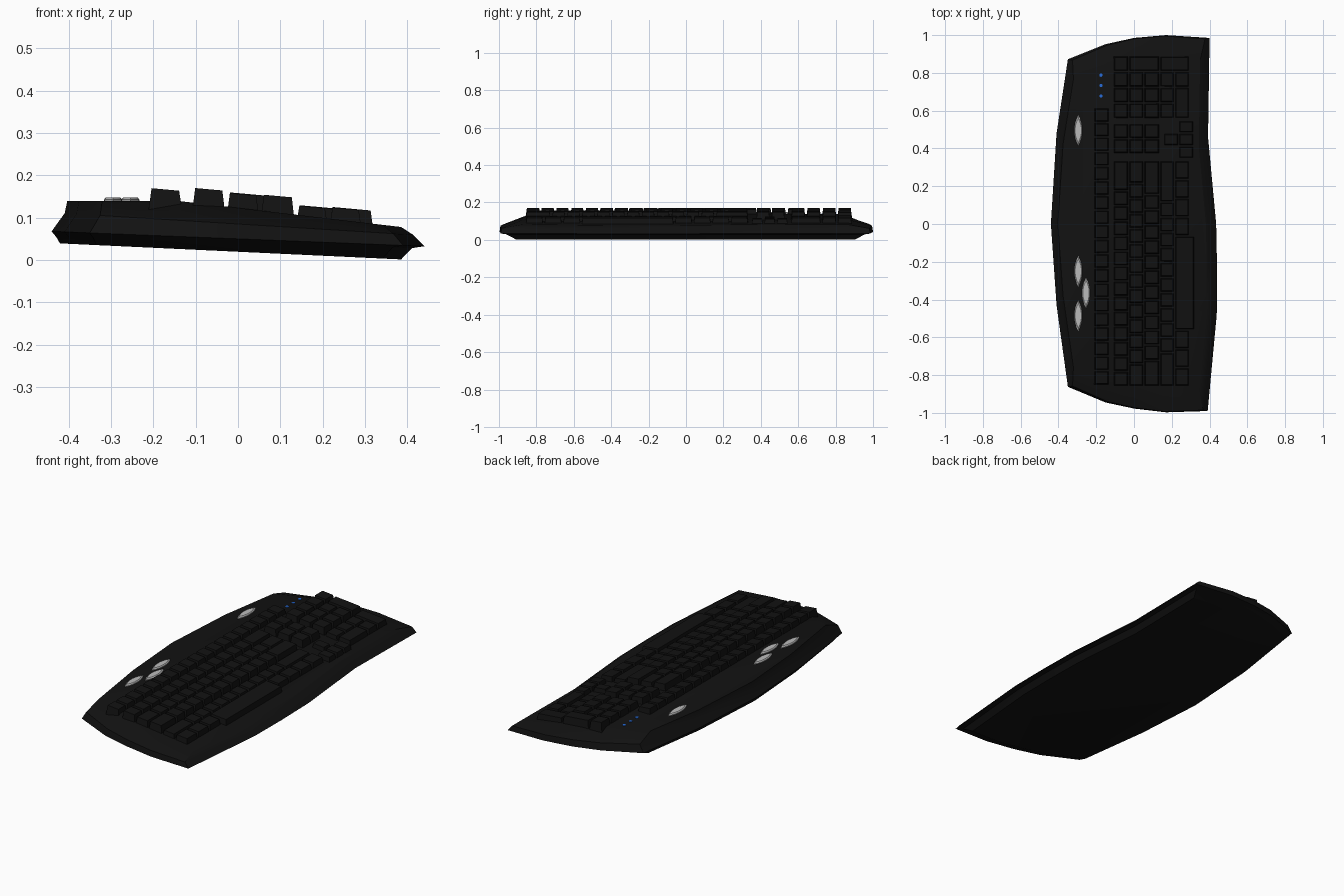
import bpy, bmesh, math
from mathutils import Matrix

if "Cube" in bpy.data.objects:
    bpy.data.objects.remove(bpy.data.objects["Cube"])


def material(name, c):
    m = bpy.data.materials.new(name)
    m.diffuse_color = (*c, 1)
    m.use_nodes = True
    m.node_tree.nodes["Principled BSDF"].inputs["Base Color"].default_value = m.diffuse_color
    return m


BLACK = material("black_plastic", (0.006, 0.006, 0.006))
SILVER = material("silver_plastic", (0.5, 0.5, 0.5))
BLUE = material("blue_light", (0.02, 0.15, 0.7))


def finish(bm, name, mat, smooth=True):
    bmesh.ops.recalc_face_normals(bm, faces=bm.faces)
    me = bpy.data.meshes.new(name)
    bm.to_mesh(me)
    bm.free()
    ob = bpy.data.objects.new(name, me)
    bpy.context.collection.objects.link(ob)
    me.materials.append(mat)
    if smooth:
        bpy.ops.object.select_all(action='DESELECT')
        ob.select_set(True)
        bpy.context.view_layer.objects.active = ob
        bpy.ops.object.shade_smooth_by_angle(angle=math.radians(25))
    return ob


# Case: outline lofted through scaled rings
OUTLINE = [(-.15, .952), (0, .985), (.17, 1), (.40, .985), (.392, .46), (.435, 0),
           (.44, -.25), (.438, -.48), (.39, -.99), (.17, -.997), (0, -.977),
           (-.15, -.945), (-.35, -.862), (-.41, -.43), (-.44, 0), (-.41, .48), (-.35, .872)]
BREAK = -.15 * .916


def deck_z(x):
    return .139 if x <= BREAK + .001 else .139 - .117 * (x - BREAK)


# each ring: x scale at back, x scale at front, y scale, height
RINGS = [(.955, .875, .92, lambda x: .0195 - .047 * x),
         (.975, .935, .97, lambda x: .041 - .031 * x),
         (1, 1, 1, lambda x: .05 - .04 * x),
         (.93, .94, .995, lambda x: .085 - .062 * x),
         (.916, .875, .88, deck_z)]
bm = bmesh.new()
rings = []
for back, front, sy, zf in RINGS:
    ring = []
    for x, y in OUTLINE:
        px = x * (back if x < 0 else front)
        ring.append(bm.verts.new((px, y * sy, zf(px))))
    rings.append(ring)
n = len(OUTLINE)
for a, b in zip(rings, rings[1:]):
    for i in range(n):
        j = (i + 1) % n
        bm.faces.new((a[i], a[j], b[j], b[i]))
bm.faces.new(rings[0])
bm.faces.new(rings[-1][:12])
bm.faces.new(rings[-1][11:] + rings[-1][:1])
finish(bm, "case", BLACK)

# Key rows: back edge, front edge, height of the top
ROWS = [(-.11, -.028, .167), (-.028, .052, .155), (.052, .136, .151),
        (.136, .214, .125), (.214, .294, .121)]
TILT = -.09


def key(bm, x0, x1, y0, y1, top):
    xc = (x0 + x1) / 2

    def rect(g, h, zf):
        pts = ((x0 + g, y0 + h), (x1 - g, y0 + h), (x1 - g, y1 - h), (x0 + g, y1 - h))
        return [bm.verts.new((x, y, zf(x))) for x, y in pts]
    lo = rect(.002, .002, lambda x: deck_z(x) - .02)
    hi = rect(.009, .009, lambda x: top + TILT * (x - xc))
    bm.faces.new(lo[::-1])
    bm.faces.new(hi)
    for i in range(4):
        j = (i + 1) % 4
        bm.faces.new((lo[i], lo[j], hi[j], hi[i]))


def key_row(bm, r, y, unit, widths):
    x0, x1, top = ROWS[r]
    for w in widths:
        # the space bar reaches further forward
        key(bm, x0, x1 + (.028 if w > 5 else 0), y, y + w * unit, top)
        y += w * unit


# Function keys
bm = bmesh.new()
for i in range(19):
    y = -.853 + i * .0773
    key(bm, -.213, -.13, y, y + .0773, .1665)
finish(bm, "function_keys", BLACK, False)

# Main typing block
bm = bmesh.new()
LAYOUT = [[1] * 13 + [2], [1.5] + [1] * 12 + [1.5], [1.75] + [1] * 11 + [2.25],
          [2.25] + [1] * 10 + [2.75], [1.25] * 3 + [6.25] + [1.25] * 4]
for r, widths in enumerate(LAYOUT):
    key_row(bm, r, -.86, .0797, widths)
finish(bm, "typing_keys", BLACK, False)

# Navigation and arrow keys
bm = bmesh.new()
for r in range(3):
    key_row(bm, r, .372, .08, [1, 1])
for y, x in ((.347, .235), (.414, .235), (.481, .235), (.414, .155)):
    key(bm, x, x + .082, y, y + .067, .123 if x < .2 else .115)
finish(bm, "navigation_keys", BLACK, False)

# Number pad with two tall keys
bm = bmesh.new()
PY, PU = .558, .083
for r, widths in enumerate([[1] * 4, [1] * 3, [1] * 3, [1] * 3, [2, 1]]):
    key_row(bm, r, PY, PU, widths)
for r in (1, 3):
    key(bm, ROWS[r][0], ROWS[r + 1][1], PY + 3 * PU, PY + 4 * PU,
        (ROWS[r][2] + ROWS[r + 1][2]) / 2)
finish(bm, "number_pad_keys", BLACK, False)


# Silver media buttons: pointed lens outlines with a bevelled top
def lens(s, z, x, y):
    pts = []
    for side in (1, -1):
        for i in range(8):
            t = -1 + 2 * i / 8
            pts.append((x + side * .021 * s * (1 - abs(t) ** 2.2), y + side * t * .081 * s, z))
    return pts


for i, (x, y) in enumerate(((-.295, .495), (-.295, -.25), (-.254, -.365), (-.295, -.485))):
    bm = bmesh.new()
    rs = [[bm.verts.new(p) for p in lens(s, z, x, y)]
          for s, z in ((1, .13), (1, .143), (.8, .148))]
    for a, b in zip(rs, rs[1:]):
        for k in range(16):
            m = (k + 1) % 16
            bm.faces.new((a[k], a[m], b[m], b[k]))
    bm.faces.new(rs[0])
    bm.faces.new(rs[-1])
    finish(bm, f"media_button_{i + 1}", SILVER)

# Blue status lights
for i in range(3):
    bm = bmesh.new()
    bmesh.ops.create_cone(bm, cap_ends=True, segments=12, radius1=.009, radius2=.009, depth=.01,
                          matrix=Matrix.Translation((-.175, .678 + i * .055, .1365)))
    finish(bm, f"status_light_{i + 1}", BLUE)
